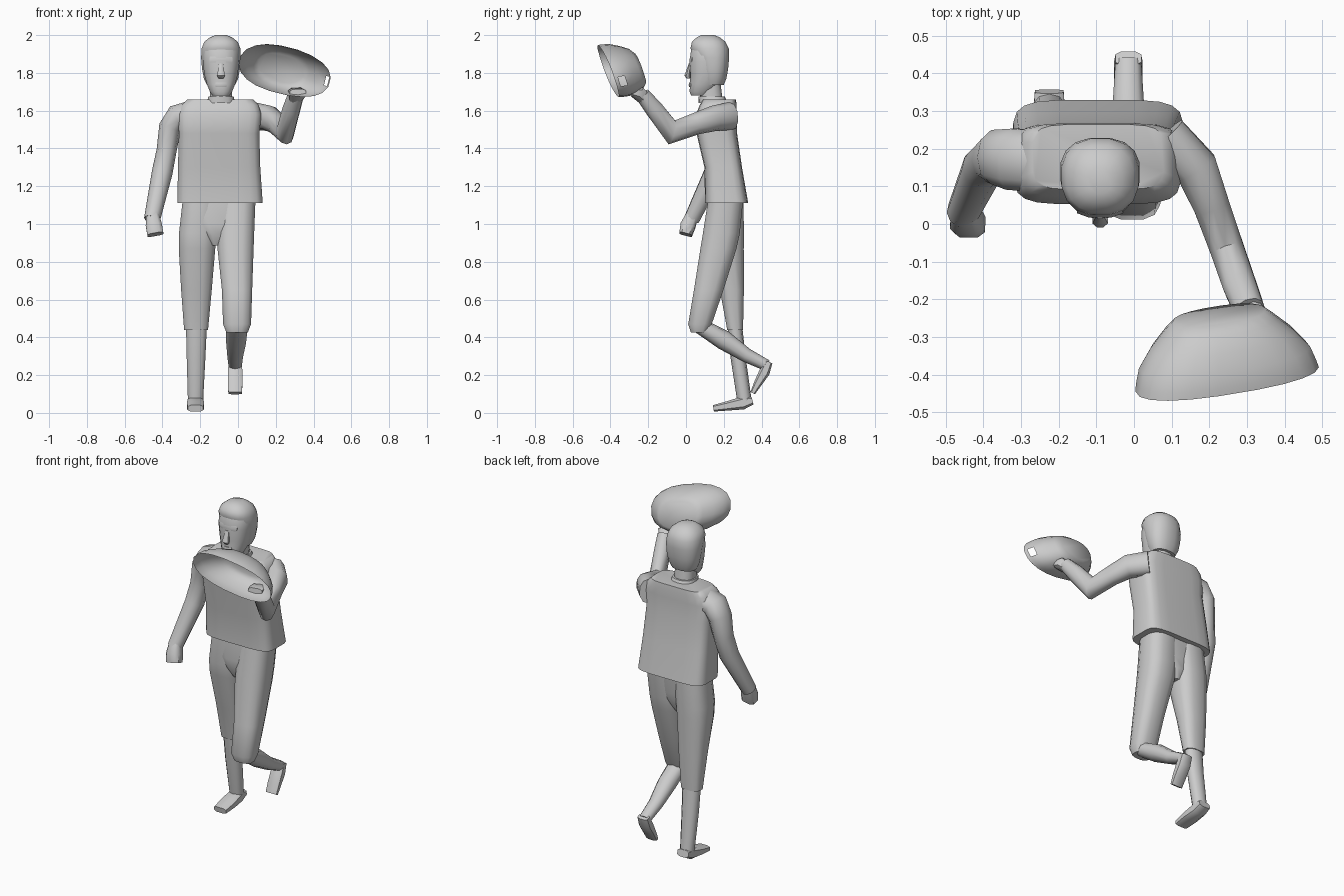
import bpy, math
from mathutils import Vector as V

def ring(c, a, b, n, p):
    """Rounded-box ring around c; p=1 is an ellipse, smaller p is boxier."""
    f = lambda s: math.copysign(abs(s) ** p, s) if abs(s) > 1e-6 else 0.0
    out = []
    for i in range(n):
        t = 2 * math.pi * (i + 0.5) / n
        out.append(V(c) + V(a) * f(math.cos(t)) + V(b) * f(math.sin(t)))
    return out

def skin(name, rings, start=True, end=True, holes=(), angle=48):
    """Joins rings into a tube with optional caps; holes are (ring, side) pairs."""
    n = len(rings[0])
    verts = [v for r in rings for v in r]
    faces = []
    for k in range(len(rings) - 1):
        for i in range(n):
            if (k, i) not in holes:
                j = (i + 1) % n
                faces.append((k * n + i, k * n + j, (k + 1) * n + j, (k + 1) * n + i))
    if start:
        faces.append(tuple(reversed(range(n))))
    if end:
        faces.append(tuple(range(len(verts) - n, len(verts))))
    me = bpy.data.meshes.new(name)
    me.from_pydata(verts, [], faces)
    me.update()
    for p in me.polygons:
        p.use_smooth = True
    me.set_sharp_from_angle(angle=math.radians(angle))
    ob = bpy.data.objects.new(name, me)
    bpy.context.collection.objects.link(ob)
    return ob

def stack(name, rows, n=12, p=0.8, **kw):
    """Horizontal sections: (z, x, y, half width, half depth)."""
    return skin(name, [ring((x, y, z), (rx, 0, 0), (0, ry, 0), n, p)
                       for z, x, y, rx, ry in rows], **kw)

def limb(name, pts, ref, n=10, p=0.9):
    """Sections square to a path: (x, y, z, radius along ref, other radius)."""
    c = [V(q[:3]) for q in pts]
    rings = []
    for i, q in enumerate(pts):
        t = V((0, 0, 0))
        if i > 0:
            t += (c[i] - c[i - 1]).normalized()
        if i < len(c) - 1:
            t += (c[i + 1] - c[i]).normalized()
        t.normalize()
        a = V(ref) - t * V(ref).dot(t)
        a.normalize()
        rings.append(ring(c[i], a * q[3], t.cross(a) * q[4], n, p))
    return skin(name, rings)

# sweater and collar
stack("sweater", [(1.11, -.095, .215, .227, .115), (1.30, -.10, .197, .219, .10),
                  (1.48, -.10, .163, .214, .108), (1.58, -.097, .16, .222, .108),
                  (1.63, -.095, .17, .205, .098), (1.66, -.095, .178, .175, .087)], n=20, p=0.42)
stack("collar", [(1.64, -.09, .145, .078, .078), (1.675, -.09, .135, .068, .07)], n=14)
stack("neck", [(1.62, -.09, .14, .06, .06), (1.74, -.09, .125, .06, .06)])

# head
HX = -.09
stack("head", [(z, HX, y, rx, ry) for z, y, rx, ry in
               [(1.68, .075, .045, .048), (1.70, .08, .06, .062), (1.74, .10, .076, .08),
                (1.79, .112, .09, .09), (1.86, .117, .098, .10), (1.92, .122, .098, .097),
                (1.97, .12, .075, .075)]], n=16, p=0.85)
stack("hair", [(z, HX, y, rx, ry) for z, y, rx, ry in
               [(1.735, .145, .075, .055), (1.77, .147, .092, .068), (1.82, .146, .102, .078),
                (1.88, .14, .107, .09), (1.93, .125, .104, .103), (1.965, .12, .09, .09),
                (1.988, .118, .06, .062), (2.0, .115, .03, .035)]], n=16, p=0.85)
# facial features
stack("nose", [(1.77, HX, .016, .014, .012), (1.785, HX, .008, .022, .018),
               (1.85, HX, .022, .012, .008)], n=8, p=1)
stack("brow", [(1.85, HX, .042, .06, .022), (1.87, HX, .04, .066, .024),
               (1.895, HX, .048, .06, .022)], n=8)
stack("lips", [(1.725, HX, .03, .03, .014), (1.735, HX, .027, .034, .014),
               (1.748, HX, .03, .03, .014)], n=8)

# trousers
stack("hips", [(1.14, -.10, .21, .19, .09), (1.0, -.11, .197, .15, .09),
               (.94, -.114, .195, .07, .085), (.885, -.115, .195, .025, .06)], n=16, p=0.7)
stack("raised_trouser_leg", [(1.13, -.005, .21, .10, .095), (.95, -.012, .187, .10, .10),
                             (.87, -.013, .172, .098, .098), (.65, -.005, .12, .082, .08),
                             (.47, -.005, .074, .076, .064), (.425, -.005, .07, .058, .045)], p=0.72)
stack("standing_trouser_leg", [(1.13, -.195, .21, .10, .095), (.95, -.213, .21, .102, .10),
                               (.87, -.217, .215, .099, .093), (.65, -.22, .243, .083, .065),
                               (.44, -.222, .26, .065, .043)], p=0.72)

# lower legs and feet
X = (1, 0, 0)
limb("standing_shin", [(-.22, .258, .47, .058, .038), (-.222, .275, .3, .052, .04),
                       (-.225, .31, .06, .042, .038)], X)
limb("standing_foot", [(-.225, .352, .065, .04, .022), (-.225, .30, .052, .044, .036),
                       (-.225, .22, .037, .048, .026), (-.225, .145, .024, .043, .018)], X, n=8, p=0.6)
limb("raised_shin", [(-.005, .05, .475, .06, .04), (-.01, .20, .385, .055, .052),
                     (-.015, .32, .305, .043, .038), (-.015, .43, .25, .036, .03)], X)
limb("raised_foot", [(-.015, .44, .27, .036, .02), (-.015, .415, .215, .04, .03),
                     (-.015, .38, .155, .04, .022), (-.015, .353, .105, .038, .014)], X, n=8, p=0.6)

# lowered arm
limb("lowered_arm", [(-.24, .165, 1.585, .085, .07), (-.322, .172, 1.568, .085, .066),
                     (-.36, .178, 1.51, .075, .06), (-.378, .17, 1.39, .06, .053),
                     (-.402, .148, 1.27, .055, .055), (-.455, .03, 1.025, .042, .043)], (0, 1, 0))
limb("lowered_hand", [(-.452, .035, 1.05, .034, .034), (-.445, .01, .99, .042, .045),
                      (-.437, -.002, .945, .036, .045)], (0, 1, 0), n=8, p=0.6)

# raised arm
SIDE = (.92, .38, 0)
limb("raised_arm", [(.085, .235, 1.57, .06, .075), (.165, .15, 1.56, .06, .068),
                    (.205, .05, 1.53, .05, .058), (.25, -.075, 1.485, .047, .066),
                    (.283, -.17, 1.61, .046, .05), (.307, -.23, 1.685, .042, .04)], SIDE)
limb("raised_hand", [(.30, -.22, 1.665, .034, .034), (.312, -.25, 1.69, .048, .035),
                     (.317, -.285, 1.695, .045, .02)], SIDE, n=8, p=0.6)

# open cap held in the raised hand, hollow side to the front, with a small strap hole
C, U, W, D = V((.247, -.412, 1.81)), V((.24, .04, -.06)), V((.03, -.037, .118)), V((-.02, .17, .015))
cap_rows = [(0, 1, 1), (.12, .98, 1.02), (.34, .93, 1.02), (.62, .78, .93), (.87, .6, .8), (1, .5, .6)]
skin("cap", [ring(C + D * t, U * a, W * b, 20, 0.85) for t, a, b in cap_rows],
     start=False, holes={(1, 19)})
